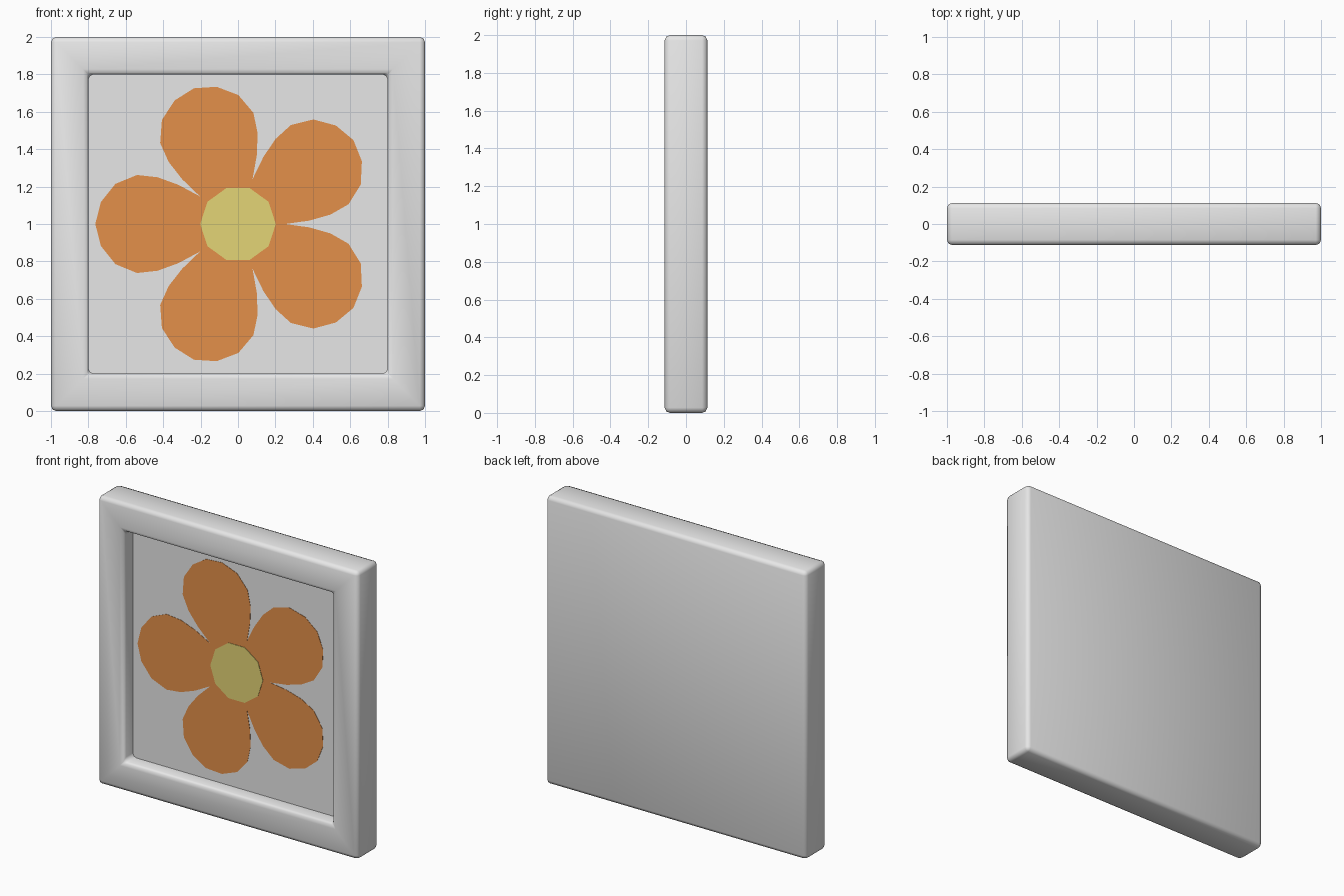
import bpy, bmesh, math
from mathutils import Vector

if "Cube" in bpy.data.objects:
    bpy.data.objects.remove(bpy.data.objects["Cube"])

HALF = 0.113      # half depth of the frame
FLOOR = -0.01     # y of the recessed panel


def material(name, rgb):
    m = bpy.data.materials.new(name)
    m.diffuse_color = (*rgb, 1)
    m.use_nodes = True
    m.node_tree.nodes["Principled BSDF"].inputs["Base Color"].default_value = m.diffuse_color
    return m


grey = material("warm white", (0.8, 0.8, 0.8))
orange = material("petal orange", (0.775, 0.28, 0.068))
yellow = material("centre yellow", (0.775, 0.665, 0.18))


def finish(name, bm, mat):
    me = bpy.data.meshes.new(name)
    bm.normal_update()
    bm.to_mesh(me)
    bm.free()
    me.materials.append(mat)
    ob = bpy.data.objects.new(name, me)
    bpy.context.collection.objects.link(ob)
    return ob


# Square tile with a recessed front and rounded edges
bm = bmesh.new()
bmesh.ops.create_cube(bm, size=2)
for v in bm.verts:
    v.co = Vector((v.co.x, v.co.y * HALF, v.co.z + 1))
bm.normal_update()
front = min(bm.faces, key=lambda f: f.calc_center_median().y)
bmesh.ops.inset_region(bm, faces=[front], thickness=0.2, use_even_offset=True)
ext = bmesh.ops.extrude_face_region(bm, geom=[front])
for v in [g for g in ext["geom"] if isinstance(g, bmesh.types.BMVert)]:
    v.co.y = FLOOR
if front.is_valid:
    bmesh.ops.delete(bm, geom=[front], context='FACES_ONLY')
bmesh.ops.recalc_face_normals(bm, faces=bm.faces[:])

# Bevel everything but the panel outline and the mitre lines
def rounded(e):
    on_floor = all(abs(v.co.y - FLOOR) < 1e-4 for v in e.verts)
    return not on_floor and e.calc_face_angle(0) > 0.1

bmesh.ops.bevel(bm, geom=[e for e in bm.edges if rounded(e)], offset=0.028,
                offset_type='OFFSET', segments=2, profile=0.5, affect='EDGES')
for f in bm.faces:
    f.smooth = not all(abs(v.co.y - FLOOR) < 1e-4 for v in f.verts)
finish("frame_and_panel", bm, grey)


def flat_plate(bm, pts, y, depth):
    """Thin plate from an (x, z) outline; front at y, centred on z = 1."""
    vs = [bm.verts.new((x, y, z + 1)) for x, z in pts]
    face = bm.faces.new(vs)
    ext = bmesh.ops.extrude_face_region(bm, geom=[face])
    for v in [g for g in ext["geom"] if isinstance(g, bmesh.types.BMVert)]:
        v.co.y += depth
    bmesh.ops.recalc_face_normals(bm, faces=bm.faces[:])


# Five petals: half outline as (distance from centre, half width)
half = [(0.202, 0.147), (0.32, 0.21), (0.43, 0.25), (0.54, 0.262),
        (0.655, 0.215), (0.733, 0.118)]
outline = [(0, 0)] + half + [(0.763, 0)] + [(r, -w) for r, w in reversed(half)]
bm = bmesh.new()
for k in range(5):
    a = math.radians(36 + 72 * k)
    c, s = math.cos(a), math.sin(a)
    flat_plate(bm, [(r * c - w * s, r * s + w * c) for r, w in outline],
               FLOOR - 0.003, 0.002)
finish("petals", bm, orange)

# Ten-sided flower centre
bm = bmesh.new()
flat_plate(bm, [(0.202 * math.cos(i * math.pi / 5), 0.202 * math.sin(i * math.pi / 5))
                for i in range(10)], FLOOR - 0.006, 0.005)
finish("flower_centre", bm, yellow)
